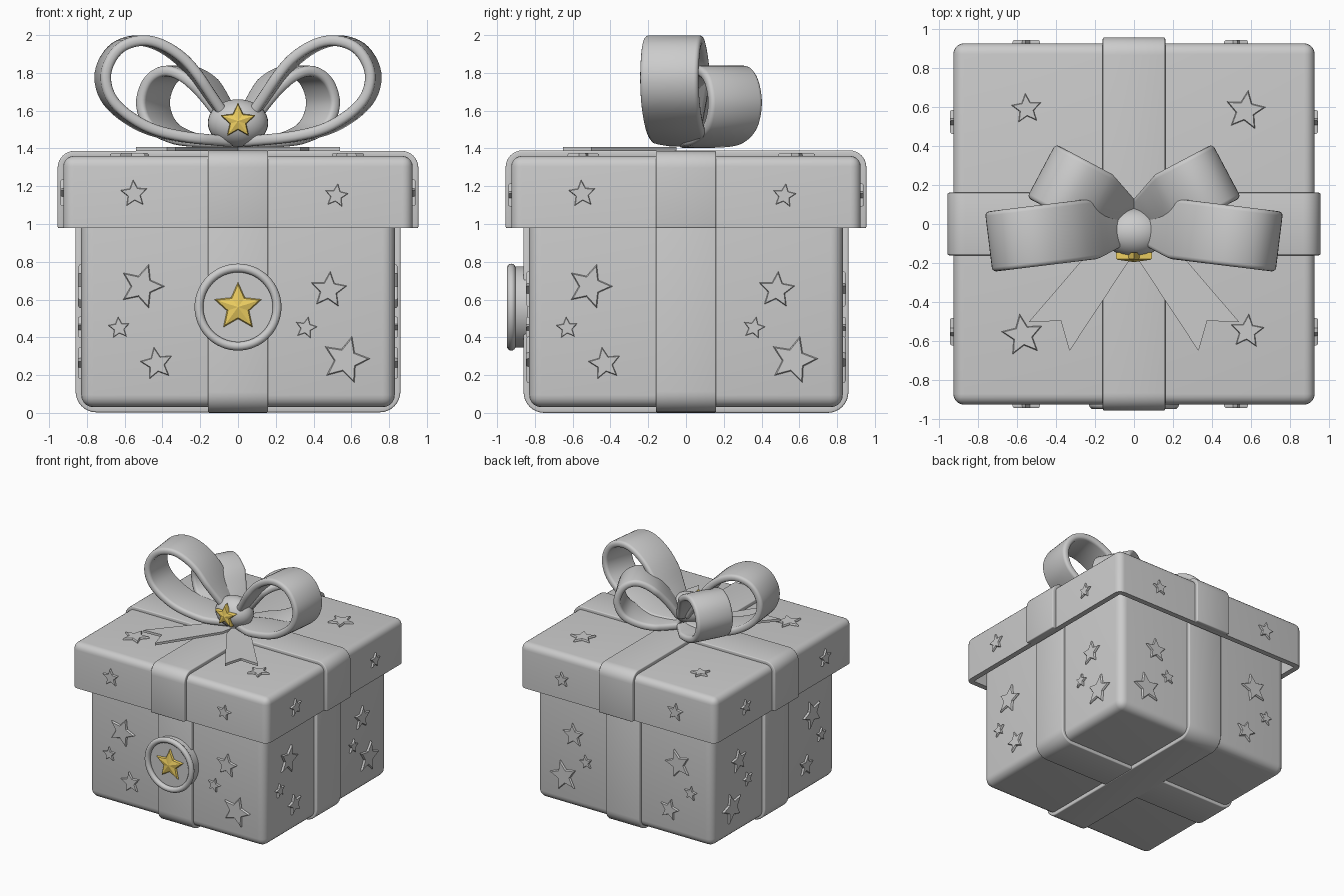
import bpy, bmesh
from math import sin, cos, pi, radians
from mathutils import Matrix, Vector

if "Cube" in bpy.data.objects:
    bpy.data.objects.remove(bpy.data.objects["Cube"])

gold = bpy.data.materials.new("gold")
gold.diffuse_color = (0.85, 0.62, 0.12, 1)
gold.use_nodes = True
gold.node_tree.nodes["Principled BSDF"].inputs["Base Color"].default_value = gold.diffuse_color


def finish(bm, name, mat=None, angle=35):
    bmesh.ops.recalc_face_normals(bm, faces=bm.faces)
    me = bpy.data.meshes.new(name)
    bm.to_mesh(me)
    bm.free()
    ob = bpy.data.objects.new(name, me)
    bpy.context.collection.objects.link(ob)
    if mat:
        me.materials.append(mat)
    bpy.ops.object.select_all(action='DESELECT')
    ob.select_set(True)
    bpy.context.view_layer.objects.active = ob
    bpy.ops.object.shade_smooth_by_angle(angle=radians(angle))
    return ob


def rounded_box(name, half, z0, z1, radius, wall=0):
    """Rounded box; with a wall thickness the bottom stays sharp and is hollowed."""
    bm = bmesh.new()
    bmesh.ops.create_cube(bm, size=1, matrix=Matrix.Translation((0, 0, (z0 + z1) / 2))
                          @ Matrix.Diagonal((2 * half, 2 * half, z1 - z0, 1)))
    edges = [e for e in bm.edges if not wall or any(v.co.z > z0 + .01 for v in e.verts)]
    bmesh.ops.bevel(bm, geom=edges, offset=radius, segments=5, profile=0.5, affect='EDGES')
    if wall:
        bm.normal_update()
        under = [f for f in bm.faces if f.normal.z < -0.9]
        bmesh.ops.inset_region(bm, faces=under, thickness=wall)
        new = bmesh.ops.extrude_discrete_faces(bm, faces=under)["faces"]
        bmesh.ops.translate(bm, vec=(0, 0, z1 - z0 - wall), verts=list({v for f in new for v in f.verts}))
    return finish(bm, name)


def smooth_path(pts, steps=6):
    """Catmull-Rom curve through the points."""
    p = [Vector(q) for q in pts]
    p = [2 * p[0] - p[1]] + p + [2 * p[-1] - p[-2]]
    out = []
    for i in range(1, len(p) - 2):
        a, b, c, d = p[i - 1:i + 3]
        for k in range(steps):
            t = k / steps
            out.append(0.5 * (2 * b + (c - a) * t + (2 * a - 5 * b + 4 * c - d) * t ** 2
                              + (3 * b - a - 3 * c + d) * t ** 3))
    return out + [p[-2]]


def u_path(half, z_end, z_turn, r):
    """U-shaped path with rounded corners, opening towards z_end."""
    s = 1 if z_end > z_turn else -1
    left = [Vector((-half, z_end))]
    for k in range(9):
        a = k / 8 * pi / 2
        left.append(Vector((-half + r - r * cos(a), z_turn + s * (r - r * sin(a)))))
    return left + [Vector((-p.x, p.y)) for p in reversed(left)]


def ribbon(name, path, width, thick, angle, side=1, origin=(0, 0), bevel=0.008):
    """Flat strip following a path in the vertical plane at the given heading."""
    bm = bmesh.new()
    c, s = cos(radians(angle)), sin(radians(angle))
    rings = []
    for i, p in enumerate(path):
        t = (path[min(i + 1, len(path) - 1)] - path[max(i - 1, 0)]).normalized()
        n = Vector((-t.y, t.x)) * thick / 2
        w = width(p.x) / 2
        ring = []
        for sn, q in ((1, w), (1, -w), (-1, -w), (-1, w)):
            v = p + n * sn
            ring.append(bm.verts.new((side * (origin[0] + v.x * c - q * s),
                                      origin[1] + v.x * s + q * c, v.y)))
        rings.append(ring)
    for a, b in zip(rings, rings[1:]):
        for k in range(4):
            bm.faces.new((a[k], a[(k + 1) % 4], b[(k + 1) % 4], b[k]))
    bm.faces.new(rings[0])
    bm.faces.new(rings[-1])
    bmesh.ops.recalc_face_normals(bm, faces=bm.faces)
    sharp = [e for e in bm.edges if e.calc_face_angle(0) > 0.9]
    bmesh.ops.bevel(bm, geom=sharp, offset=bevel, segments=3, profile=0.5, affect='EDGES')
    return finish(bm, name)


def stars(name, items, place, depth=0.016, peak=0.0, mat=None, inner=0.47):
    """Raised five-pointed stars; items are (u, v, radius, tilt)."""
    bm = bmesh.new()
    for u, v, r, tilt in items:
        rings = []
        for scale, h in ((1, -0.02), (1, depth * 0.5), (0.9, depth)):
            ring = []
            for k in range(10):
                a = radians(90 + tilt + 36 * k)
                d = r * scale * (inner if k % 2 else 1)
                ring.append(bm.verts.new(place(u + d * cos(a), v + d * sin(a), h)))
            rings.append(ring)
        top = bm.verts.new(place(u, v, depth + peak))
        for k in range(10):
            j = (k + 1) % 10
            for a, b in zip(rings, rings[1:]):
                bm.faces.new((a[k], a[j], b[j], b[k]))
            bm.faces.new((rings[2][k], rings[2][j], top))
        bm.faces.new(rings[0])
    return finish(bm, name, mat, 15)


# Box and hollow lid
rounded_box("box_body", 0.83, 0.03, 1.2, 0.065)
rounded_box("lid", 0.925, 0.98, 1.36, 0.055, wall=0.045)

# Ribbon bands around box and lid
for tag, ang, lift in (("side_to_side", 0, 0.003), ("front_to_back", 90, 0)):
    ribbon("box_band_" + tag, u_path(0.84, 1.15, 0.02 + lift, 0.09), lambda s: 0.32, 0.04, ang)
    ribbon("lid_band_" + tag, u_path(0.935, 0.978, 1.37 - lift, 0.07), lambda s: 0.32, 0.04, ang)

# Raised stars, mirrored onto opposite walls
wall_stars = [(-0.51, 0.67, 0.122, -18), (-0.63, 0.45, 0.06, 5), (-0.43, 0.26, 0.09, 10),
              (0.48, 0.65, 0.1, -5), (0.36, 0.45, 0.06, -12), (0.57, 0.28, 0.13, -15)]
lid_stars = [(-0.55, 1.16, 0.075, 4), (0.52, 1.15, 0.065, -8)]
for part, items, d in (("box", wall_stars, 0.83), ("lid", lid_stars, 0.925)):
    for sg, yname, xname in ((-1, "front", "left"), (1, "back", "right")):
        stars(f"{part}_stars_{yname}", items, lambda u, v, h: (u, sg * (d + h), v))
        stars(f"{part}_stars_{xname}", items, lambda u, v, h: (sg * (d + h), u, v))
stars("lid_stars_top", [(-0.55, 0.59, 0.08, 5), (0.57, 0.58, 0.105, -8), (-0.57, -0.57, 0.11, 8),
                        (0.58, -0.55, 0.09, -5)], lambda u, v, h: (u, v, 1.36 + h))

# Front medallion: disc, ring and gold star
bm = bmesh.new()
turn = Matrix.Rotation(pi / 2, 4, 'X')
bmesh.ops.create_cone(bm, cap_ends=True, segments=64, radius1=0.215, radius2=0.215, depth=0.075,
                      matrix=Matrix.Translation((0, -0.875, 0.56)) @ turn)
finish(bm, "medallion_disc")
bpy.ops.mesh.primitive_torus_add(location=(0, -0.925, 0.56), rotation=(pi / 2, 0, 0), major_segments=64,
                                 minor_segments=16, major_radius=0.207, minor_radius=0.023)
bpy.context.object.name = "medallion_ring"
bpy.ops.object.shade_smooth()
stars("medallion_star", [(0, 0.56, 0.132, 0)], lambda u, v, h: (u, -0.91 - h, v), 0.018, 0.014, gold)

# Bow loops and tails, mirrored left and right
front_loop = smooth_path([(0.03, 1.5), (0.14, 1.66), (0.30, 1.87), (0.48, 1.968), (0.64, 1.935),
                          (0.72, 1.80), (0.68, 1.65), (0.52, 1.525), (0.32, 1.465), (0.03, 1.435)])
back_loop = smooth_path([(0.03, 1.5), (0.12, 1.64), (0.23, 1.76), (0.36, 1.81), (0.465, 1.76),
                         (0.51, 1.64), (0.46, 1.52), (0.33, 1.455), (0.18, 1.435), (0.03, 1.43)])
taper = lambda s: 0.17 + 0.14 * min(1, max(0, (s - 0.03) / 0.18))
tail = [(0, -0.08), (0.02, -0.18), (0.33, -0.65), (0.375, -0.495), (0.54, -0.503), (0.15, -0.05)]
for side, tag in ((1, "right"), (-1, "left")):
    ribbon("bow_front_loop_" + tag, front_loop, taper, 0.056, -7, side, (0, 0), 0.022)
    ribbon("bow_back_loop_" + tag, back_loop, taper, 0.056, 28, side, (0, 0.02), 0.022)
    bm = bmesh.new()
    f = bm.faces.new([bm.verts.new((side * x, y, 1.387)) for x, y in tail])
    new = bmesh.ops.extrude_face_region(bm, geom=[f])["geom"]
    bmesh.ops.translate(bm, vec=(0, 0, 0.02), verts=[g for g in new if isinstance(g, bmesh.types.BMVert)])
    finish(bm, "bow_tail_" + tag)

# Knot with its gold star
bm = bmesh.new()
bmesh.ops.create_uvsphere(bm, u_segments=32, v_segments=20, radius=1,
                          matrix=Matrix.Translation((0, -0.045, 1.535)) @ Matrix.Diagonal((0.16, 0.125, 0.125, 1)))
finish(bm, "bow_knot")
stars("knot_star", [(0, 1.545, 0.098, 0)], lambda u, v, h: (u, -0.165 - h, v), 0.018, 0.012, gold)
